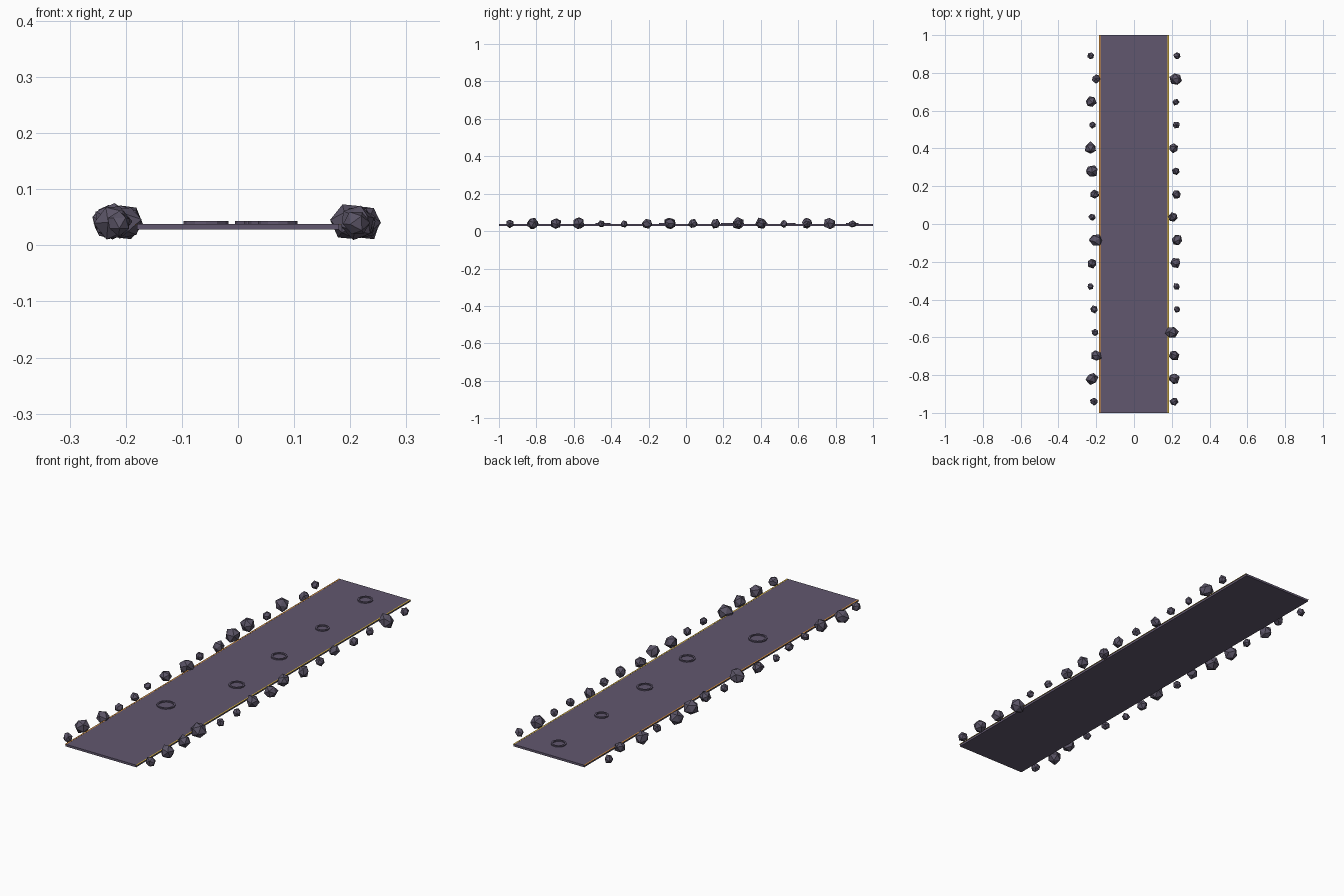
import bpy, bmesh, math, random
from mathutils import Matrix, Euler

if "Cube" in bpy.data.objects:
    bpy.data.objects.remove(bpy.data.objects["Cube"])

random.seed(4)


def material(name, rgb):
    m = bpy.data.materials.new(name)
    m.diffuse_color = (*rgb, 1)
    m.use_nodes = True
    m.node_tree.nodes["Principled BSDF"].inputs["Base Color"].default_value = m.diffuse_color
    return m


STONE = material("slab stone", (0.120, 0.097, 0.158))
ROCK = material("dark rock", (0.102, 0.088, 0.132))
ORANGE = material("glowing orange", (0.9, 0.36, 0.05))
YELLOW = material("glowing yellow", (0.95, 0.62, 0.06))


def finish(bm, name, mat):
    me = bpy.data.meshes.new(name)
    bm.to_mesh(me)
    bm.free()
    me.materials.append(mat)
    ob = bpy.data.objects.new(name, me)
    bpy.context.collection.objects.link(ob)
    return ob


def box(name, mat, x0, x1, z0, z1):
    bm = bmesh.new()
    bmesh.ops.create_cube(bm, size=1, matrix=Matrix.Translation(((x0 + x1) / 2, 0, (z0 + z1) / 2))
                          @ Matrix.Diagonal((x1 - x0, 2, z1 - z0, 1)))
    return finish(bm, name, mat)


def rock(name, x, y, z, r):
    bm = bmesh.new()
    rot = Euler([random.uniform(0, math.tau) for _ in range(3)]).to_matrix().to_4x4()
    bmesh.ops.create_icosphere(bm, subdivisions=1, radius=r, matrix=rot)
    for v in bm.verts:
        v.co *= random.uniform(0.88, 1.1)
    bmesh.ops.translate(bm, verts=bm.verts, vec=(x, y, z))
    finish(bm, name, ROCK)
    return min(v.co.z for v in bpy.data.meshes[name].vertices)


def ring(name, x, y, r, width=0.008, z0=0.037, z1=0.043, n=12):
    bm = bmesh.new()
    loops = []
    for rad, z in ((r, z0), (r, z1), (r - width, z1), (r - width, z0)):
        loops.append([bm.verts.new((x + rad * math.cos(math.tau * i / n),
                                    y + rad * math.sin(math.tau * i / n), z)) for i in range(n)])
    for k in range(4):
        a, b = loops[k], loops[(k + 1) % 4]
        for i in range(n):
            j = (i + 1) % n
            bm.faces.new((a[i], a[j], b[j], b[i]))
    bmesh.ops.recalc_face_normals(bm, faces=bm.faces)
    finish(bm, name, STONE)


# Path slab and the thin glowing edge lines
box("path_slab", STONE, -0.18, 0.18, 0.028, 0.038)
box("left_edge_line", ORANGE, -0.184, -0.178, 0.0374, 0.0383)
box("right_edge_line", YELLOW, 0.178, 0.184, 0.0374, 0.0383)

# Low raised rings on the slab
for i, (x, r) in enumerate([(-0.057, 0.04), (0.071, 0.035), (0.054, 0.035),
                            (0.042, 0.03), (0.028, 0.033)]):
    ring(f"ring_{i + 1}", x, -0.443 + 0.333 * i, r)

# Rocks along both edges, front to back: distance from the centre line, radius
right = [(.212, .020), (.212, .026), (.212, .024), (.199, .030), (.228, .016), (.225, .016),
         (.220, .025), (.228, .025), (.206, .023), (.225, .021), (.222, .017), (.209, .021),
         (.225, .017), (.222, .016), (.222, .028), (.228, .017)]
left = [(.212, .018), (.222, .028), (.201, .026), (.206, .016), (.212, .017), (.230, .015),
        (.222, .022), (.201, .030), (.222, .016), (.209, .022), (.222, .028), (.230, .027),
        (.220, .016), (.228, .026), (.201, .021), (.228, .016)]
for side, rocks, sign in (("right", right, 1), ("left", left, -1)):
    for i, (x, r) in enumerate(rocks):
        rock(f"{side}_rock_{i + 1}", sign * x, -0.94 + 0.122 * i, 0.034 + r * 0.25, r * 1.2)
